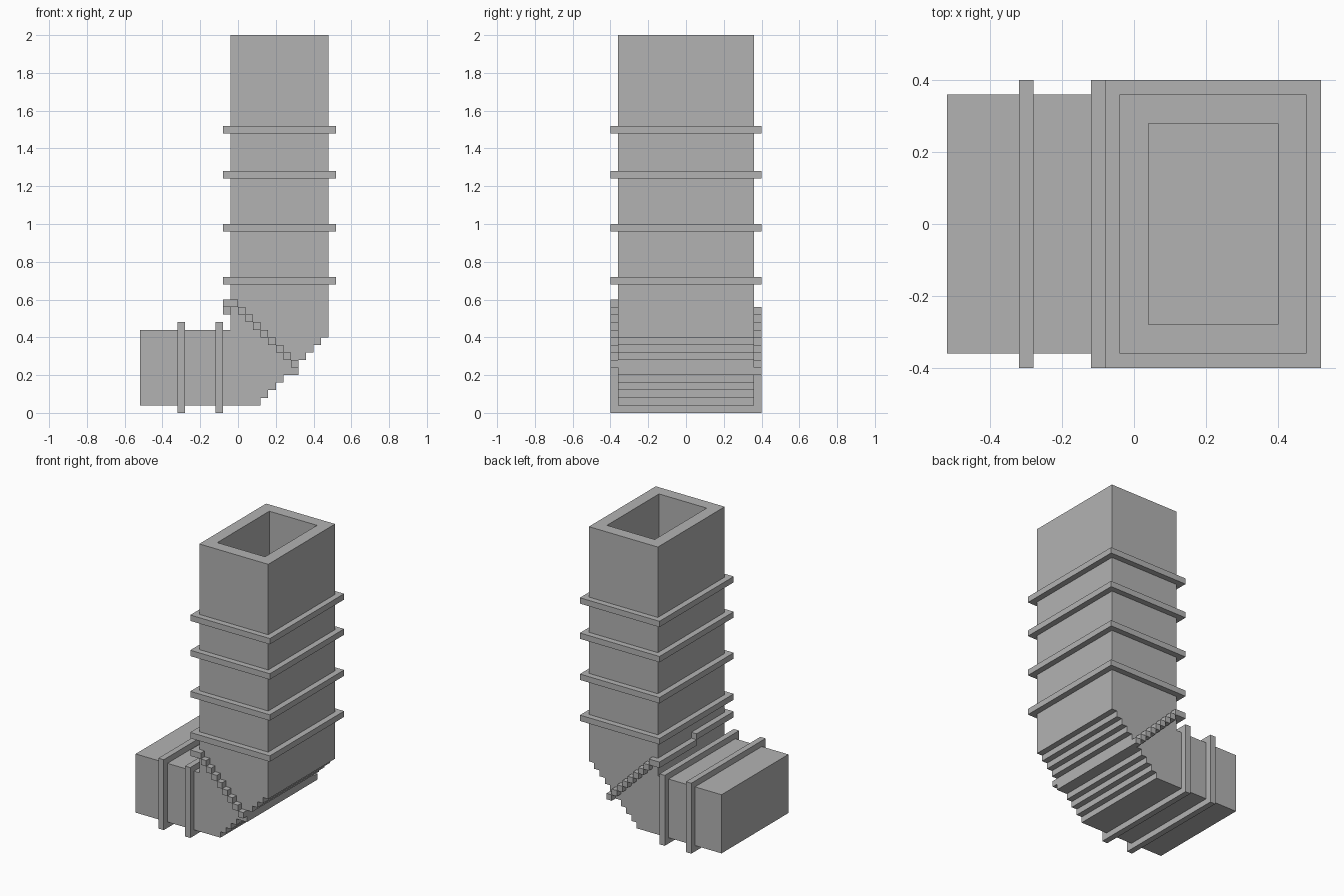
import bpy
import bmesh
from mathutils import Matrix, Vector

if "Cube" in bpy.data.objects:
    bpy.data.objects.remove(bpy.data.objects["Cube"], do_unlink=True)

U = 0.04  # block size; all sizes below are counted in blocks

grey = bpy.data.materials.new("duct_grey")
grey.use_nodes = True
grey.diffuse_color = (0.45, 0.45, 0.45, 1)
grey.node_tree.nodes["Principled BSDF"].inputs["Base Color"].default_value = (0.45, 0.45, 0.45, 1)


def finish(name, bm):
    bmesh.ops.recalc_face_normals(bm, faces=bm.faces)
    mesh = bpy.data.meshes.new(name)
    bm.to_mesh(mesh)
    bm.free()
    mesh.materials.append(grey)
    obj = bpy.data.objects.new(name, mesh)
    bpy.context.collection.objects.link(obj)


def add_box(bm, x, y, z):
    """Add a box from (low, high) block ranges."""
    size = [(b - a) * U for a, b in (x, y, z)]
    mid = Vector([(a + b) * U / 2 for a, b in (x, y, z)])
    bmesh.ops.create_cube(bm, size=1, matrix=Matrix.Translation(mid) @ Matrix.Diagonal((*size, 1)))


def box(name, x, y, z):
    bm = bmesh.new()
    add_box(bm, x, y, z)
    finish(name, bm)


# Elbow duct: side profile with a stepped outer corner, extruded in depth
profile = [(-1, 50), (-1, 11), (-13, 11), (-13, 1)]
for i in range(4):
    profile += [(3 + i, 1 + i), (3 + i, 2 + i)]
profile += [(8, 5), (8, 7)]
for i in range(3):
    profile += [(9 + i, 7 + i), (9 + i, 8 + i)]
profile += [(12, 10), (12, 50)]

bm = bmesh.new()
side = bm.faces.new([bm.verts.new((x * U, -9 * U, z * U)) for x, z in profile])
grown = bmesh.ops.extrude_face_region(bm, geom=[side], use_keep_orig=True)
bmesh.ops.translate(bm, vec=(0, 18 * U, 0),
                    verts=[v for v in grown["geom"] if isinstance(v, bmesh.types.BMVert)])
bmesh.ops.recalc_face_normals(bm, faces=bm.faces)

# Open shaft sunk into the top
top = max(bm.faces, key=lambda f: f.calc_center_median().z)
bmesh.ops.inset_region(bm, faces=[top], thickness=2 * U, use_even_offset=True)
shaft = bmesh.ops.extrude_discrete_faces(bm, faces=[top])["faces"][0]
bmesh.ops.translate(bm, verts=shaft.verts, vec=(0, 0, -35 * U))
finish("elbow_duct", bm)

# Flanges around the upright and the side arm
for n, z in enumerate((17, 24, 31, 37)):
    box(f"upright_flange_{n + 1}", (-2, 13), (-10, 10), (z, z + 1))
for n, x in enumerate((-8, -3)):
    box(f"arm_flange_{n + 1}", (x, x + 1), (-10, 10), (0, 12))

# Stepped mitre seam: the back half sits one block lower
for name, y_side, y_half, z in (("front", (-10, -9), (-10, 0), 14),
                                ("back", (9, 10), (0, 10), 13)):
    bm = bmesh.new()
    add_box(bm, (-2, -1), y_half, (z, z + 1))
    add_box(bm, (-1, 0), y_side, (z, z + 1))
    for i in range(8):
        add_box(bm, (i, i + 1), y_side, (z - 1 - i, z - i))
    finish(f"mitre_seam_{name}", bm)
